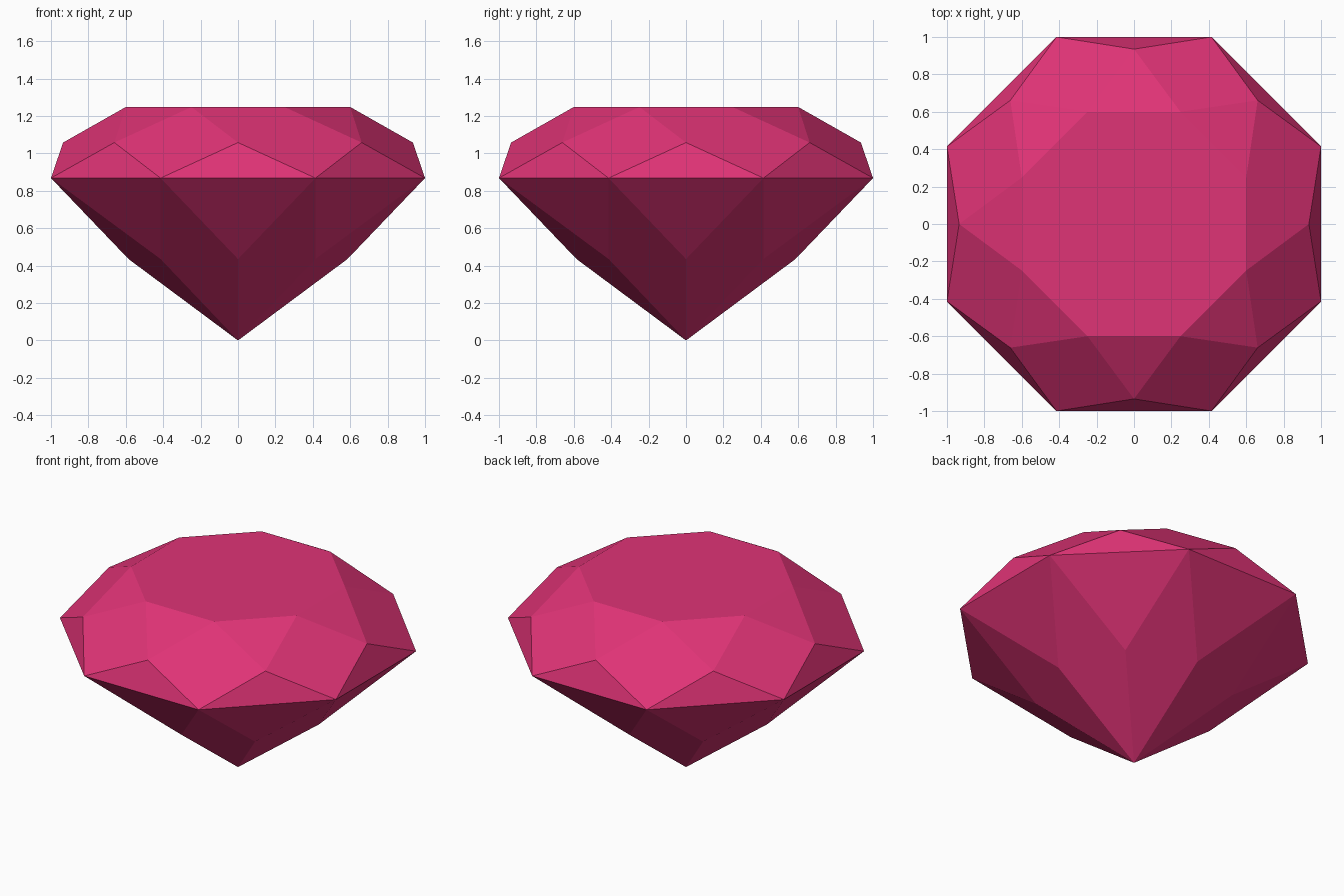
import bpy, bmesh, math

if "Cube" in bpy.data.objects:
    bpy.data.objects.remove(bpy.data.objects["Cube"])

N = 8
STEP = 2 * math.pi / N

bm = bmesh.new()


def ring(radius, z, offset):
    """Eight vertices around the z axis, turned by a fraction of a step."""
    return [bm.verts.new((radius * math.cos((i + offset) * STEP),
                          radius * math.sin((i + offset) * STEP), z))
            for i in range(N)]


# Rings of corner points, from the bottom tip to the flat table
tip = bm.verts.new((0, 0, 0))
pavilion = ring(0.585, 0.435, 0)
girdle = ring(1 / math.cos(STEP / 2), 0.868, 0.5)
crown = ring(0.935, 1.058, 0)
table = ring(0.6 / math.cos(STEP / 2), 1.248, 0.5)

# Facets: triangles at the girdle and table, kites between them
for i in range(N):
    j = (i + 1) % N
    bm.faces.new((tip, pavilion[j], girdle[i], pavilion[i]))
    bm.faces.new((pavilion[i], girdle[i], girdle[i - 1]))
    bm.faces.new((girdle[i - 1], girdle[i], crown[i]))
    bm.faces.new((girdle[i], crown[j], table[i], crown[i]))
    bm.faces.new((crown[i], table[i], table[i - 1]))
bm.faces.new(table)
bmesh.ops.recalc_face_normals(bm, faces=bm.faces)

mesh = bpy.data.meshes.new("gemstone")
bm.to_mesh(mesh)
bm.free()

# One pink colour for the whole stone
pink = bpy.data.materials.new("pink")
pink.diffuse_color = (0.74, 0.033, 0.18, 1)
pink.use_nodes = True
pink.node_tree.nodes["Principled BSDF"].inputs["Base Color"].default_value = pink.diffuse_color
mesh.materials.append(pink)

gem = bpy.data.objects.new("gemstone", mesh)
bpy.context.collection.objects.link(gem)
